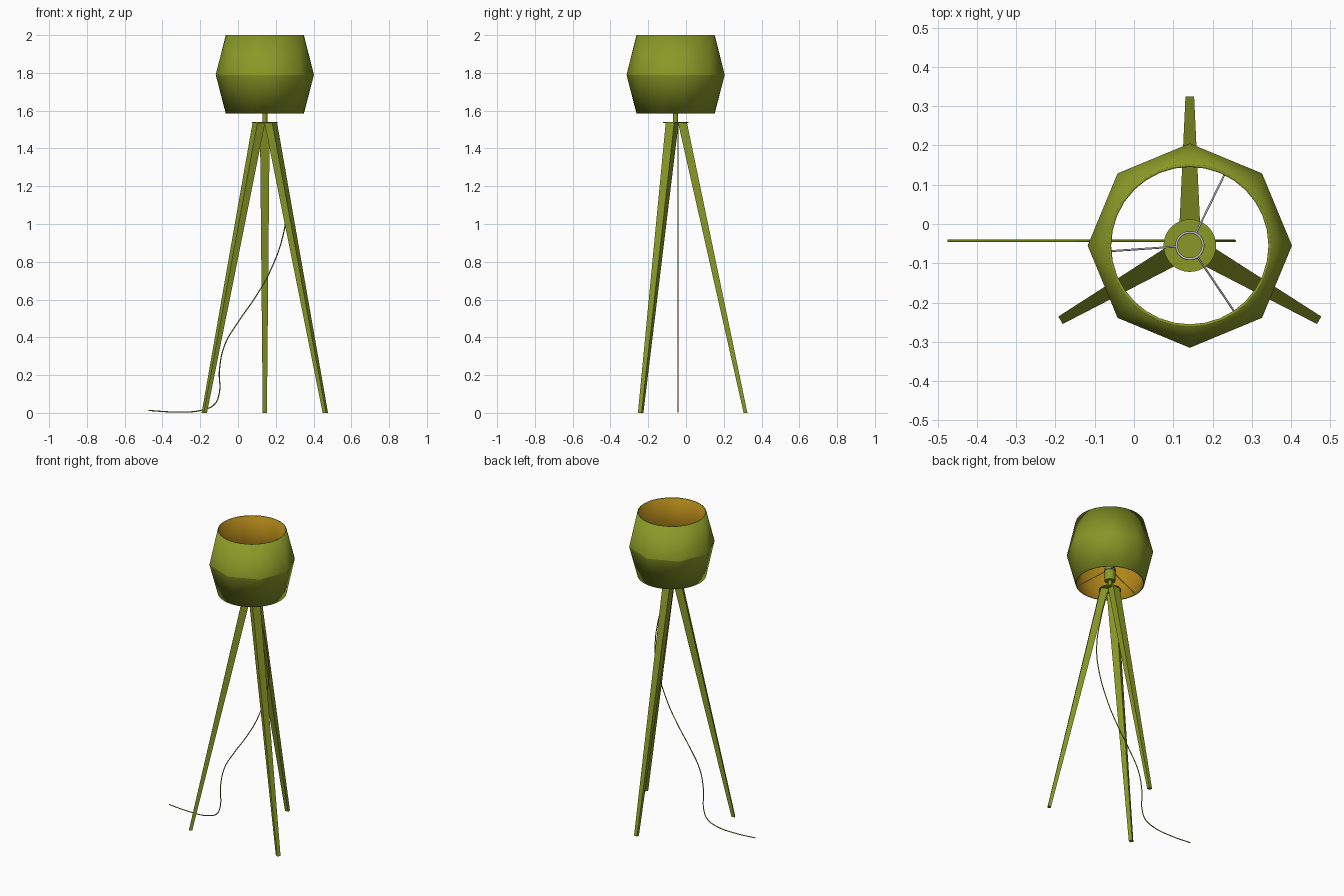
import bpy
import bmesh
from math import radians, cos, sin, tau
from mathutils import Matrix, Vector

if "Cube" in bpy.data.objects:
    bpy.data.objects.remove(bpy.data.objects["Cube"])

CX, CY = 0.142, -0.055          # lamp axis
AXIS = Matrix.Translation((CX, CY, 0))


def material(name, rgb):
    m = bpy.data.materials.new(name)
    m.use_nodes = True
    m.diffuse_color = (*rgb, 1)
    bsdf = m.node_tree.nodes["Principled BSDF"]
    bsdf.inputs["Base Color"].default_value = (*rgb, 1)
    bsdf.inputs["Roughness"].default_value = 0.6
    return m


OLIVE = material("olive green", (0.25, 0.32, 0.02))
GOLD = material("golden lining", (0.44, 0.24, 0.01))
SILVER = material("pale metal", (0.55, 0.52, 0.58))


def add_object(name, data, *mats):
    ob = bpy.data.objects.new(name, data)
    bpy.context.collection.objects.link(ob)
    for m in mats:
        data.materials.append(m)
    return ob


def from_bmesh(name, bm, *mats, smooth=None):
    me = bpy.data.meshes.new(name)
    bm.to_mesh(me)
    bm.free()
    ob = add_object(name, me, *mats)
    if smooth:
        bpy.ops.object.select_all(action='DESELECT')
        ob.select_set(True)
        bpy.context.view_layer.objects.active = ob
        bpy.ops.object.shade_smooth_by_angle(angle=radians(smooth))
    return ob


def cylinder(name, radius, z0, z1, mat, sides=32):
    bm = bmesh.new()
    bmesh.ops.create_cone(bm, cap_ends=True, segments=sides, radius1=radius,
                          radius2=radius, depth=z1 - z0,
                          matrix=AXIS @ Matrix.Translation((0, 0, (z0 + z1) / 2)))
    return from_bmesh(name, bm, mat, smooth=30)


def rod(name, points, radius, mat, cyclic=False):
    cu = bpy.data.curves.new(name, 'CURVE')
    cu.dimensions = '3D'
    cu.bevel_depth = radius
    cu.bevel_resolution = 2
    cu.use_fill_caps = True
    sp = cu.splines.new('BEZIER')
    sp.bezier_points.add(len(points) - 1)
    for bp, co in zip(sp.bezier_points, points):
        bp.co = co
        bp.handle_left_type = bp.handle_right_type = 'AUTO'
    sp.use_cyclic_u = cyclic
    return add_object(name, cu, mat)


def polar(r, a, z):
    return Vector((CX + r * cos(a), CY + r * sin(a), z))


# Faceted shade: round rims wrapped around an octagonal waist
bm = bmesh.new()
for radius, z, count in ((0.207, 1.585, 32), (0.26, 1.79, 8), (0.207, 2.0, 32)):
    for i in range(count):
        bm.verts.new(polar(radius, tau * i / count, z))
bmesh.ops.convex_hull(bm, input=bm.verts[:])
bmesh.ops.recalc_face_normals(bm, faces=bm.faces[:])
caps = [f for f in bm.faces if abs(f.normal.z) > 0.95]
bmesh.ops.delete(bm, geom=caps, context='FACES')
shade = from_bmesh("lamp_shade", bm, OLIVE, GOLD, smooth=15)
wall = shade.modifiers.new("wall", 'SOLIDIFY')
wall.thickness = 0.007
wall.offset = -1
wall.material_offset = 1
wall.material_offset_rim = 0

# Hub plate, stem and bulb socket
cylinder("hub_plate", 0.067, 1.534, 1.54, OLIVE)
cylinder("stem", 0.013, 1.52, 1.61, OLIVE, 16)
cylinder("socket", 0.032, 1.6, 1.69, OLIVE)

# Ring around the socket and three spokes that carry the shade
rod("socket_ring", [polar(0.034, tau * i / 8, 1.67) for i in range(8)],
    0.003, SILVER, cyclic=True)
for i in range(3):
    a = radians(64 + 120 * i)
    rod(f"shade_spoke_{i + 1}", [polar(0.034, a, 1.67), polar(0.203, a, 1.6)],
        0.0025, SILVER)

# Three tapered legs: (inner radius, outer radius, half width, height)
for i, side in enumerate(("back", "right", "left")):
    bm = bmesh.new()
    turn = AXIS @ Matrix.Rotation(radians(90 + 120 * i), 4, 'Z')
    for inner, outer, half, z in ((0.36, 0.38, 0.011, 0), (0.013, 0.06, 0.026, 1.536)):
        for r, w in ((inner, -half), (outer, -half), (outer, half), (inner, half)):
            bm.verts.new(turn @ Vector((r, w, z)))
    bmesh.ops.convex_hull(bm, input=bm.verts[:])
    bmesh.ops.dissolve_limit(bm, angle_limit=0.01, verts=bm.verts[:], edges=bm.edges[:])
    from_bmesh(f"{side}_leg", bm, OLIVE)

# Power cord falling beside the left leg and trailing over the floor
path = ((0.165, 1.53), (0.225, 1.3), (0.256, 1.1), (0.243, 0.96), (0.17, 0.75),
        (0.09, 0.61), (0, 0.48), (-0.07, 0.36), (-0.098, 0.23), (-0.1, 0.1),
        (-0.125, 0.045), (-0.19, 0.015), (-0.33, 0.005), (-0.475, 0.013))
rod("power_cord", [(x, -0.043, z) for x, z in path], 0.003, OLIVE)
